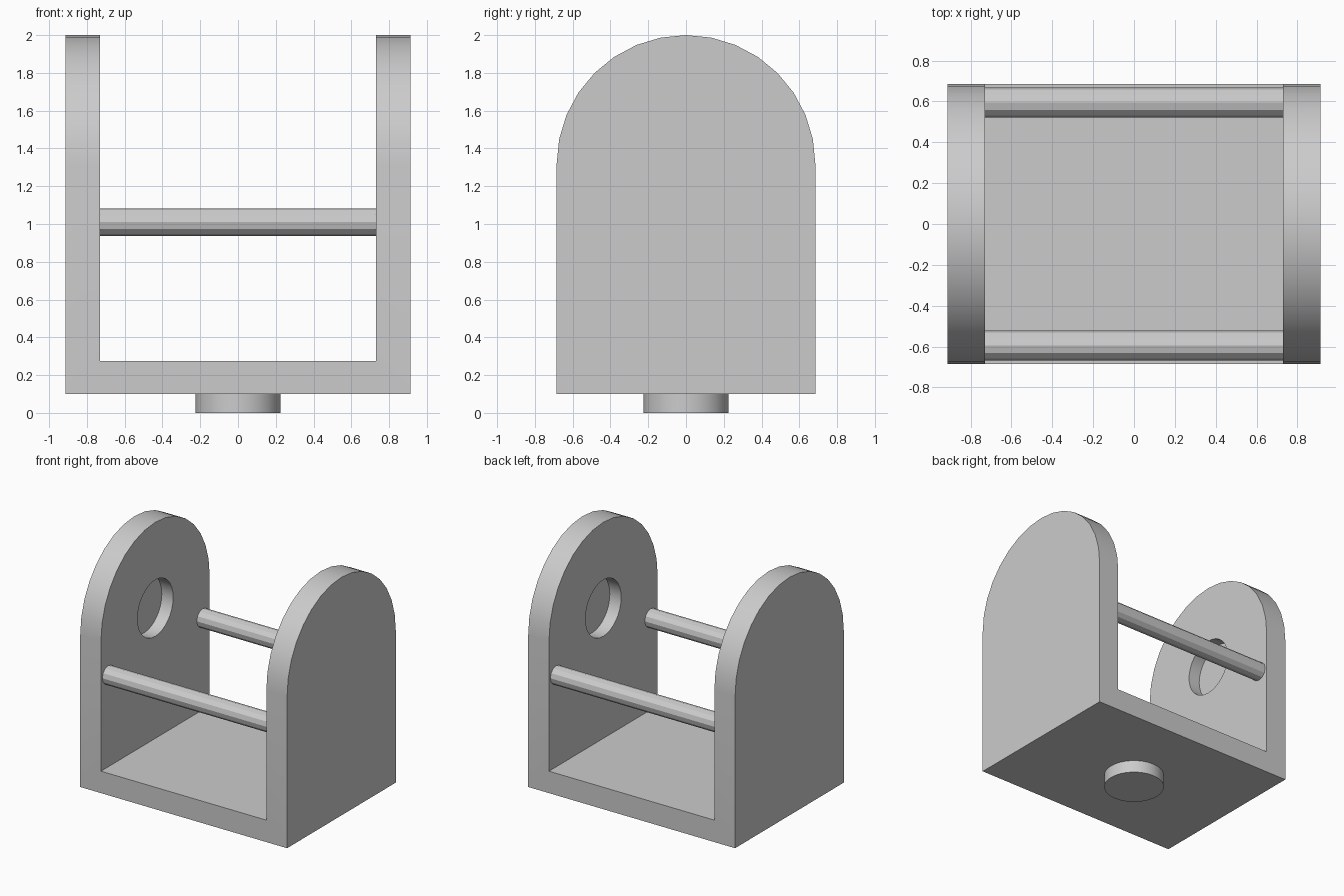
import bpy
import math
from math import pi, sin, cos

cube = bpy.data.objects.get("Cube")
if cube:
    bpy.data.objects.remove(cube, do_unlink=True)

# Main dimensions
HALF_X, INNER_X = 0.913, 0.73
HALF_Y, BASE_Z, FLOOR_Z = 0.685, 0.1, 0.275
ARCH_Z = 2 - HALF_Y
BOSS_R, RECESS = 0.225, 0.1

grey = bpy.data.materials.new("plain grey")
grey.use_nodes = True
colour = (0.6, 0.6, 0.6, 1)
grey.diffuse_color = colour
grey.node_tree.nodes["Principled BSDF"].inputs["Base Color"].default_value = colour


def prism_x(name, profile, half):
    """Solid made by extruding a (y, z) profile along x."""
    n = len(profile)
    verts = [(x, y, z) for x in (-half, half) for y, z in profile]
    faces = [tuple(reversed(range(n))), tuple(range(n, 2 * n))]
    faces += [(i, (i + 1) % n, n + (i + 1) % n, n + i) for i in range(n)]
    mesh = bpy.data.meshes.new(name)
    mesh.from_pydata(verts, [], faces)
    mesh.materials.append(grey)
    obj = bpy.data.objects.new(name, mesh)
    bpy.context.collection.objects.link(obj)
    return obj


def circle(y, z, radius, sides):
    return [(y + radius * cos(2 * pi * i / sides), z + radius * sin(2 * pi * i / sides))
            for i in range(sides)]


def select_only(obj):
    bpy.ops.object.select_all(action="DESELECT")
    obj.select_set(True)
    bpy.context.view_layer.objects.active = obj


def cut(obj, cutter):
    mod = obj.modifiers.new("cut", "BOOLEAN")
    mod.operation, mod.solver, mod.object = "DIFFERENCE", "EXACT", cutter
    select_only(obj)
    bpy.ops.object.modifier_apply(modifier=mod.name)
    bpy.data.objects.remove(cutter, do_unlink=True)


def smooth(obj):
    select_only(obj)
    bpy.ops.object.shade_smooth_by_angle(angle=math.radians(25))


# Bracket: round-topped block, hollowed into a U
arch = [(HALF_Y * cos(pi * i / 16), ARCH_Z + HALF_Y * sin(pi * i / 16)) for i in range(17)]
bracket = prism_x("bracket", [(-HALF_Y, BASE_Z), (HALF_Y, BASE_Z)] + arch, HALF_X)
opening = [(-1, FLOOR_Z), (1, FLOOR_Z), (1, 3), (-1, 3)]
cut(bracket, prism_x("opening_cutter", opening, INNER_X))

# Blind round recesses on the inner faces of both side plates
cut(bracket, prism_x("recess_cutter", circle(0, ARCH_Z, BOSS_R, 32), INNER_X + RECESS))
smooth(bracket)

# Round boss under the base
bpy.ops.mesh.primitive_cylinder_add(vertices=32, radius=BOSS_R, depth=BASE_Z,
                                    location=(0, 0, BASE_Z / 2))
boss = bpy.context.object
boss.name = "bottom_boss"
boss.data.materials.append(grey)
smooth(boss)

# Cross rods joining the plates
for name, y in (("front_rod", -0.595), ("back_rod", 0.595)):
    prism_x(name, circle(y, 1.01, 0.073, 12), INNER_X)
